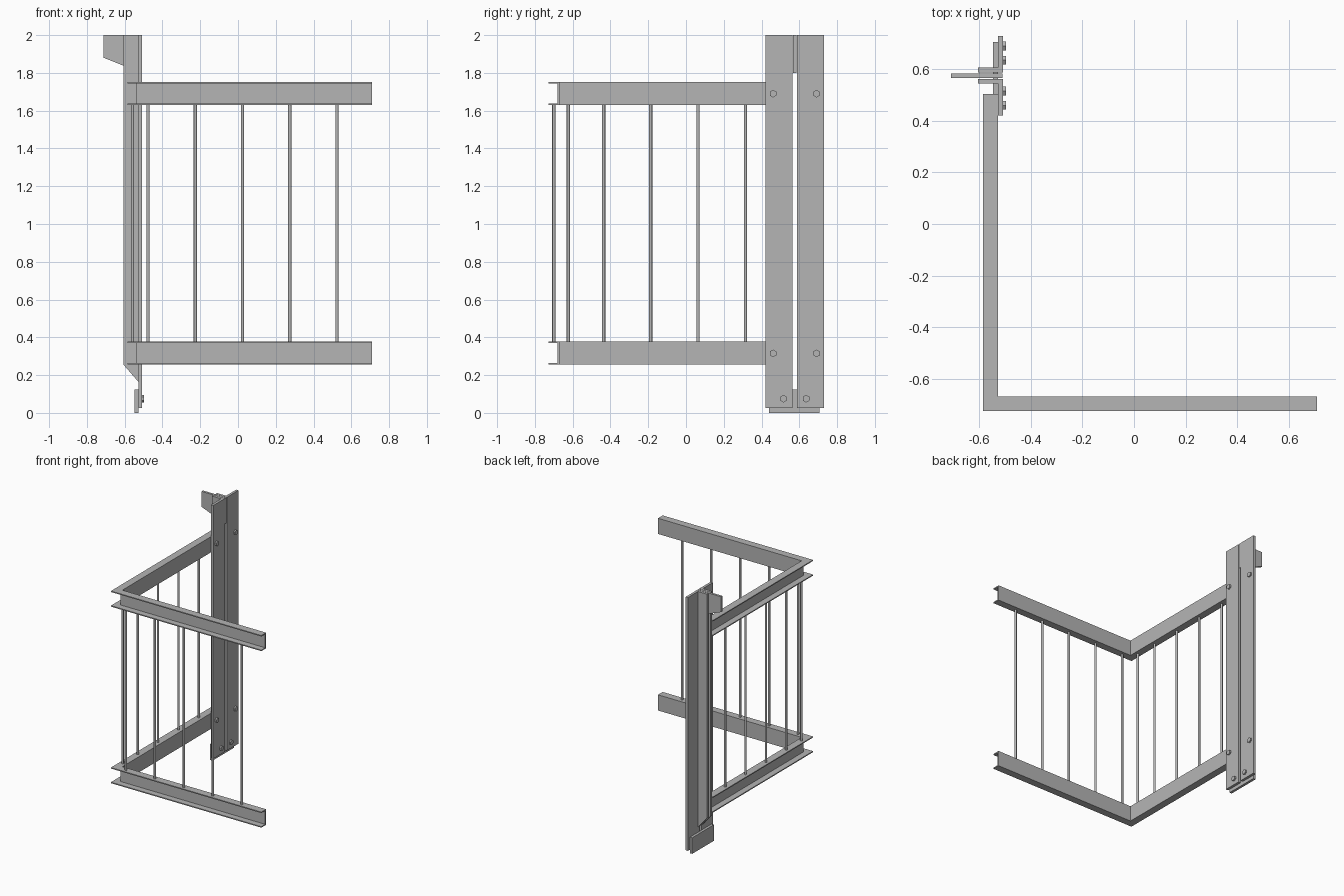
import bpy, bmesh, math
from mathutils import Matrix

cube = bpy.data.objects.get("Cube")
if cube:
    bpy.data.objects.remove(cube, do_unlink=True)

steel = bpy.data.materials.new("grey steel")
steel.use_nodes = True
steel.diffuse_color = (0.46, 0.46, 0.46, 1)
steel.node_tree.nodes["Principled BSDF"].inputs["Base Color"].default_value = (0.46, 0.46, 0.46, 1)


def finish(bm, name):
    bmesh.ops.recalc_face_normals(bm, faces=bm.faces)
    mesh = bpy.data.meshes.new(name)
    bm.to_mesh(mesh)
    bm.free()
    mesh.materials.append(steel)
    obj = bpy.data.objects.new(name, mesh)
    bpy.context.collection.objects.link(obj)
    return obj


def loft(name, rings):
    """Skin equal closed rings and cap both ends."""
    bm = bmesh.new()
    rows = [[bm.verts.new(p) for p in ring] for ring in rings]
    n = len(rows[0])
    for a, b in zip(rows, rows[1:]):
        for i in range(n):
            j = (i + 1) % n
            bm.faces.new((a[i], a[j], b[j], b[i]))
    bm.faces.new(rows[0])
    bm.faces.new(rows[-1])
    return finish(bm, name)


def slab(name, outline, y0, y1):
    """Plate with an x-z outline, spanning y0 to y1."""
    return loft(name, [[(x, y, z) for x, z in outline] for y in (y0, y1)])


def box(name, x0, x1, y0, y1, z0, z1):
    return slab(name, [(x0, z0), (x1, z0), (x1, z1), (x0, z1)], y0, y1)


def prism(name, radius, depth, sides, matrix):
    bm = bmesh.new()
    bmesh.ops.create_cone(bm, cap_ends=True, segments=sides, radius1=radius,
                          radius2=radius, depth=depth, matrix=matrix)
    return finish(bm, name)


# Mitred channel rails, open towards the outside of the corner
WIDTH, HEIGHT, FLANGE, WEB = 0.058, 0.122, 0.008, 0.01
CORNER_X, CORNER_Y, END_X, END_Y = -0.586, -0.727, 0.71, 0.505
LOW, HIGH = 0.255, 1.63
for name, z in (("lower_rail", LOW), ("upper_rail", HIGH)):
    inner, top = WIDTH - WEB, z + HEIGHT
    section = [(0, z), (WIDTH, z), (WIDTH, top), (0, top),
               (0, top - FLANGE), (inner, top - FLANGE),
               (inner, z + FLANGE), (0, z + FLANGE)]
    loft(name, [[(END_X, CORNER_Y + d, h) for d, h in section],
                [(CORNER_X + d, CORNER_Y + d, h) for d, h in section],
                [(CORNER_X + d, END_Y, h) for d, h in section]])

# Round infill bars
bar_bottom, bar_top = LOW + HEIGHT - FLANGE / 2, HIGH + FLANGE / 2
spots = [(-0.476 + 0.25 * i, -0.70) for i in range(5)]
spots += [(-0.558, y) for y in (-0.623, -0.436, -0.187, 0.064, 0.315)]
for i, (x, y) in enumerate(spots):
    bar = prism(f"infill_bar_{i + 1}", 0.0085, bar_top - bar_bottom, 16,
                Matrix.Translation((x, y, (bar_bottom + bar_top) / 2)))
    for p in bar.data.polygons:
        p.use_smooth = len(p.vertices) == 4

# Post: two angle sections mirrored about a narrow gap
MID, BACK, FACE = 0.576, -0.528, -0.508
for name, side in (("front", -1), ("rear", 1)):
    def at(d):
        return MID + side * d
    box(f"{name}_post_face", BACK, FACE, at(0.012), at(0.154), 0.027, 2)
    slab(f"{name}_post_leg", [(BACK, 0.165), (BACK, 2), (-0.606, 2), (-0.606, 0.255)],
         at(0.012), at(0.031))
    # Hexagonal bolt heads
    for i, (d, z) in enumerate(((0.115, 1.69), (0.115, 0.315), (0.06, 0.075))):
        turn = Matrix.Rotation(math.pi / 2, 4, "Y") @ Matrix.Rotation(math.pi / 2, 4, "Z")
        prism(f"{name}_bolt_{i + 1}", 0.02, 0.014, 6,
              Matrix.Translation((FACE + 0.004, at(d), z)) @ turn)

# Top bracket held in the gap, and bottom tie plate behind the post
slab("top_bracket", [(-0.711, 2), (-0.711, 1.88), (-0.51, 1.80), (-0.51, 2)],
     MID - 0.009, MID + 0.009)
box("bottom_tie_plate", -0.548, BACK, 0.44, 0.706, 0, 0.125)
